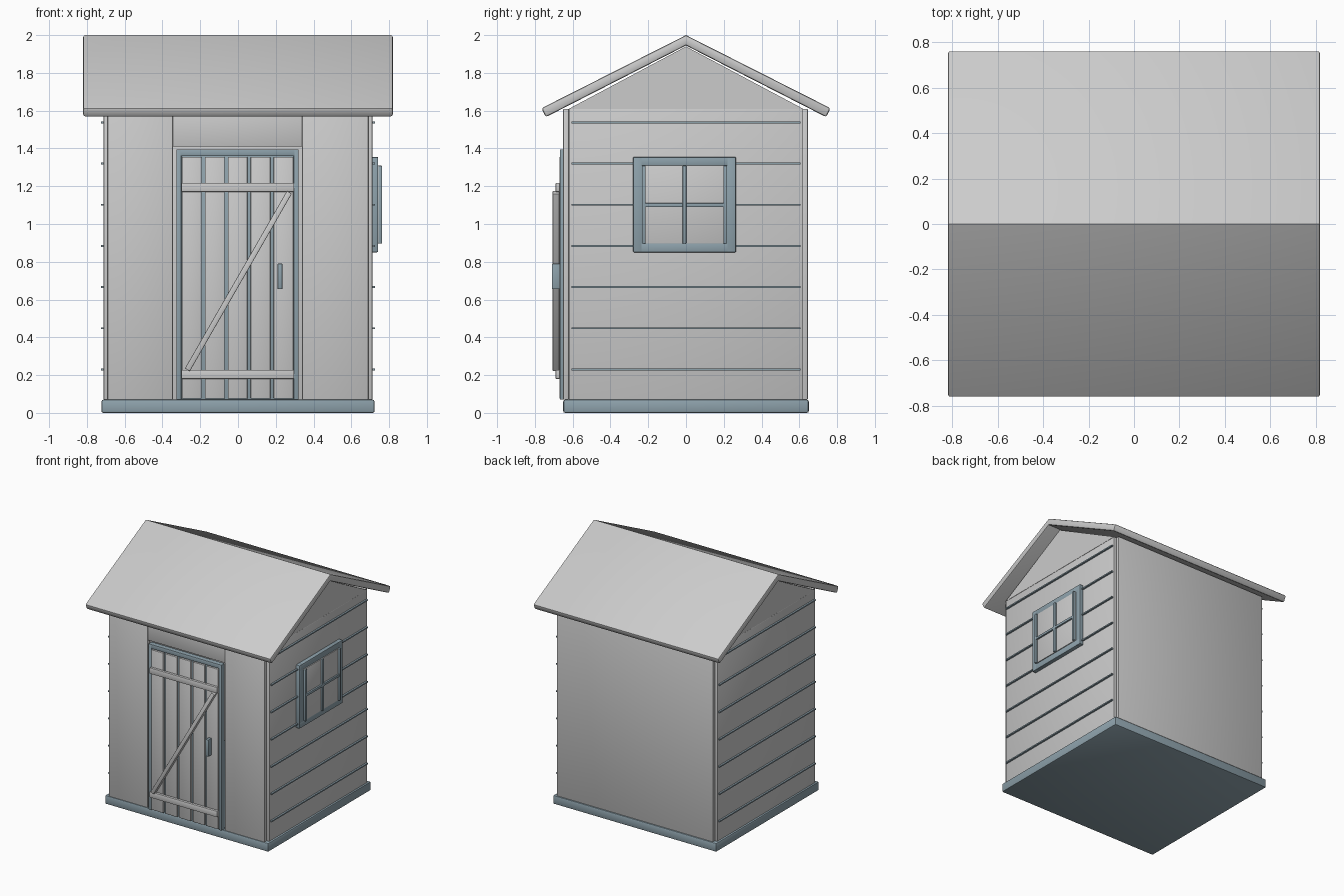
import bpy, bmesh, math
from mathutils import Matrix, Vector

if "Cube" in bpy.data.objects:
    bpy.data.objects.remove(bpy.data.objects["Cube"])

trim = bpy.data.materials.new("slate_trim")
trim.diffuse_color = (0.27, 0.36, 0.41, 1)
trim.use_nodes = True
trim.node_tree.nodes["Principled BSDF"].inputs["Base Color"].default_value = trim.diffuse_color


def finish(name, bm, bevel, mat, angle=60):
    """Bevel the sharp edges, recalc normals and make a shaded object."""
    bmesh.ops.recalc_face_normals(bm, faces=bm.faces[:])
    if bevel:
        edges = [e for e in bm.edges if e.calc_face_angle(0) > math.radians(angle)]
        bmesh.ops.bevel(bm, geom=edges, offset=bevel, segments=2,
                        profile=0.5, affect='EDGES')
    me = bpy.data.meshes.new(name)
    bm.to_mesh(me)
    bm.free()
    ob = bpy.data.objects.new(name, me)
    bpy.context.collection.objects.link(ob)
    if mat:
        me.materials.append(mat)
    bpy.ops.object.select_all(action='DESELECT')
    ob.select_set(True)
    bpy.context.view_layer.objects.active = ob
    bpy.ops.object.shade_smooth_by_angle(angle=math.radians(30))
    return ob


def box(name, x, y, z, bevel=0.004, mat=None):
    """Bevelled box from (min, max) ranges."""
    bm = bmesh.new()
    size = Vector((x[1] - x[0], y[1] - y[0], z[1] - z[0]))
    mid = Vector((sum(x), sum(y), sum(z))) / 2
    bmesh.ops.create_cube(bm, size=1, matrix=Matrix.Translation(mid) @ Matrix.Diagonal((*size, 1)))
    return finish(name, bm, bevel, mat)


def prism(name, profile, x0, x1, bevel=0, angle=60):
    """Extrude a (y, z) profile along x."""
    bm = bmesh.new()
    face = bm.faces.new([bm.verts.new((x0, y, z)) for y, z in profile])
    ext = bmesh.ops.extrude_face_region(bm, geom=[face])
    bmesh.ops.translate(bm, vec=(x1 - x0, 0, 0),
                        verts=[v for v in ext["geom"] if isinstance(v, bmesh.types.BMVert)])
    return finish(name, bm, bevel, None, angle)


# Floor
box("floor_base", (-0.723, 0.723), (-0.65, 0.65), (0, 0.07), 0.01, trim)

# Front and back walls
box("back_wall", (-0.69, 0.69), (0.615, 0.645), (0.07, 1.61))
box("front_wall_left", (-0.69, -0.345), (-0.65, -0.62), (0.07, 1.61))
box("front_wall_right", (0.34, 0.69), (-0.65, -0.62), (0.07, 1.61))
box("front_lintel", (-0.345, 0.34), (-0.65, -0.62), (1.41, 1.61))

# Side walls with cladding lines and gables
for side, s in (("left", -1), ("right", 1)):
    def span(a, b):
        return tuple(sorted((s * a, s * b)))
    box("side_wall_" + side, span(0.68, 0.711), (-0.62, 0.62), (0.07, 1.61))
    prism("gable_" + side, [(-0.62, 1.61), (0.62, 1.61), (0, 1.94)], *span(0.68, 0.711))
    for i in range(7):
        z = 0.23 + i * 0.218
        box(f"cladding_line_{side}_{i + 1}", span(0.705, 0.725), (-0.607, 0.607),
            (z - 0.005, z + 0.005), 0, trim)

# Roof
prism("roof", [(0, 2.0), (-0.765, 1.613), (-0.742, 1.566), (0, 1.945),
               (0.742, 1.566), (0.765, 1.613)], -0.82, 0.82, 0.011)

# Door panel, raised frame and planks
box("door_panel", (-0.32, 0.317), (-0.655, -0.625), (0.07, 1.39), 0.003, trim)
box("door_frame_left", (-0.326, -0.3), (-0.667, -0.625), (0.07, 1.395), 0.004, trim)
box("door_frame_right", (0.295, 0.321), (-0.667, -0.625), (0.07, 1.395), 0.004, trim)
box("door_frame_top", (-0.326, 0.321), (-0.667, -0.625), (1.36, 1.395), 0.004, trim)
for i in range(5):
    cx = -0.245 + i * 0.1215
    box(f"door_plank_{i + 1}", (cx - 0.052, cx + 0.052), (-0.67, -0.65), (0.075, 1.355))

# Door rails, diagonal brace and handle
for name, z in (("lower", 0.18), ("upper", 1.17)):
    box(f"door_rail_{name}", (-0.3, 0.297), (-0.69, -0.668), (z, z + 0.048))
a, b = Vector((-0.268, -0.688, 0.228)), Vector((0.272, -0.688, 1.168))
length, tilt = (b - a).length, math.atan2(b.x - a.x, b.z - a.z)
brace = box("door_brace", (-0.015, 0.015), (-0.018, 0.018), (-length / 2, length / 2))
brace.location = (a + b) / 2
brace.rotation_euler.y = tilt
box("door_handle", (0.21, 0.235), (-0.71, -0.668), (0.655, 0.79), 0.003, trim)

# Window frame, pane and glazing bars
for name, y, z in (("left", (-0.28, -0.23), (0.85, 1.355)),
                   ("right", (0.215, 0.265), (0.85, 1.355)),
                   ("bottom", (-0.28, 0.265), (0.85, 0.9)),
                   ("top", (-0.28, 0.265), (1.307, 1.355))):
    box("window_frame_" + name, (0.705, 0.742), y, z, 0.006, trim)
box("window_pane", (0.705, 0.747), (-0.232, 0.218), (0.897, 1.309), 0.002)
for i, y in enumerate((-0.224, -0.008, 0.208)):
    box(f"glazing_bar_upright_{i + 1}", (0.744, 0.762), (y - 0.01, y + 0.01),
        (0.897, 1.309), 0.003, trim)
box("glazing_bar_cross", (0.744, 0.76), (-0.224, 0.208), (1.09, 1.11), 0.003, trim)
